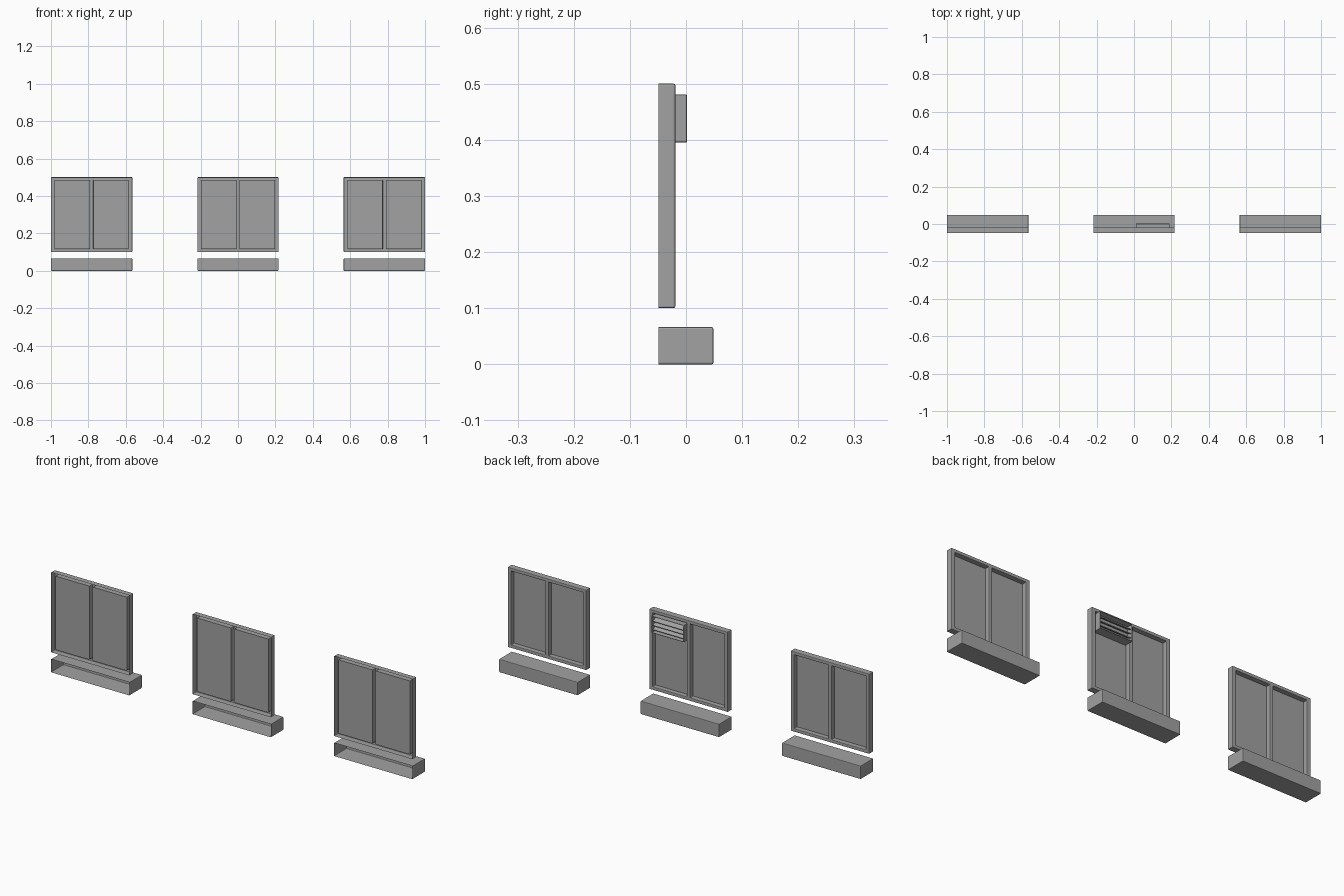
import bpy, bmesh
from mathutils import Matrix, Vector

cube = bpy.data.objects.get("Cube")
if cube:
    bpy.data.objects.remove(cube, do_unlink=True)

grey = bpy.data.materials.new("plain_grey")
grey.use_nodes = True
colour = (0.36, 0.36, 0.36, 1)
grey.diffuse_color = colour
grey.node_tree.nodes["Principled BSDF"].inputs["Base Color"].default_value = colour

INNER, FACE, PANE = -0.049, -0.019, -0.043   # depths of the window layers
HALF = 0.2175                                # half the window width
BOTTOM, TOP = 0.10, 0.50


def add_box(bm, low, high, tilt=0):
    low, high = Vector(low), Vector(high)
    matrix = (Matrix.Translation((low + high) / 2) @ Matrix.Rotation(tilt, 4, 'X')
              @ Matrix.Diagonal((*(high - low), 1)))
    return bmesh.ops.create_cube(bm, size=1, matrix=matrix)["verts"]


def bevel_sharp(bm, width, keep=lambda e: True):
    edges = [e for e in bm.edges
             if e.is_manifold and e.calc_face_angle() > 0.5 and keep(e)]
    bmesh.ops.bevel(bm, geom=edges, offset=width, segments=2, profile=0.5, affect='EDGES')


def finish(bm, name, x=0):
    mesh = bpy.data.meshes.new(name)
    bm.to_mesh(mesh)
    bm.free()
    mesh.materials.append(grey)
    obj = bpy.data.objects.new(name, mesh)
    obj.location.x = x
    bpy.context.collection.objects.link(obj)
    return obj


def window(name, x):
    # Hollow frame: a grid of cells, with the two panes pushed in
    bm = bmesh.new()
    xs = [-HALF, 0.02 - HALF, -0.009, 0.009, HALF - 0.02, HALF]
    zs = [BOTTOM, BOTTOM + 0.016, TOP - 0.016, TOP]
    grid = [[bm.verts.new((px, FACE, pz)) for pz in zs] for px in xs]
    panes = []
    for i in range(len(xs) - 1):
        for k in range(len(zs) - 1):
            face = bm.faces.new((grid[i][k], grid[i][k + 1],
                                 grid[i + 1][k + 1], grid[i + 1][k]))
            if k == 1 and i in (1, 3):
                panes.append(face)
    rim = [e for e in bm.edges if e.is_boundary]
    walls = bmesh.ops.extrude_edge_only(bm, edges=rim)["geom"]
    for v in walls:
        if isinstance(v, bmesh.types.BMVert):
            v.co.y = INNER
    for face in bmesh.ops.extrude_discrete_faces(bm, faces=panes)["faces"]:
        for v in face.verts:
            v.co.y = PANE
    bmesh.ops.recalc_face_normals(bm, faces=bm.faces)
    bevel_sharp(bm, 0.003, lambda e: max(v.co.y for v in e.verts) > FACE - 0.001)
    finish(bm, name, x)


def sill(name, x):
    # Box left open on the indoor side
    bm = bmesh.new()
    add_box(bm, (-HALF, INNER, 0), (HALF, -INNER, 0.066))
    opening = [f for f in bm.faces if f.normal.y < -0.5]
    bmesh.ops.delete(bm, geom=opening, context='FACES')
    bevel_sharp(bm, 0.003)
    finish(bm, name, x)


for side, x in (("right", -0.7825), ("middle", 0), ("left", 0.7825)):
    window(side + "_window", x)
    sill(side + "_sill", x)

# Vent housing with a recessed outdoor face
x0, x1, z0, z1, out = 0.01, 0.19, 0.395, 0.481, 0.002
bm = bmesh.new()
add_box(bm, (x0, PANE + 0.001, z0), (x1, out, z1))
outer = [f for f in bm.faces if f.normal.y > 0.5]
bmesh.ops.inset_region(bm, faces=outer, thickness=0.008)
for v in outer[0].verts:
    v.co.y = out - 0.025
bevel_sharp(bm, 0.003, lambda e: max(v.co.y for v in e.verts) > out - 0.001)
finish(bm, "vent_housing")

# Sloping vent slats
bm = bmesh.new()
for i in range(3):
    z = z0 + 0.022 + i * 0.021
    add_box(bm, (x0 + 0.007, out - 0.026, z - 0.002),
            (x1 - 0.007, out - 0.002, z + 0.002), -0.5)
finish(bm, "vent_slats")
